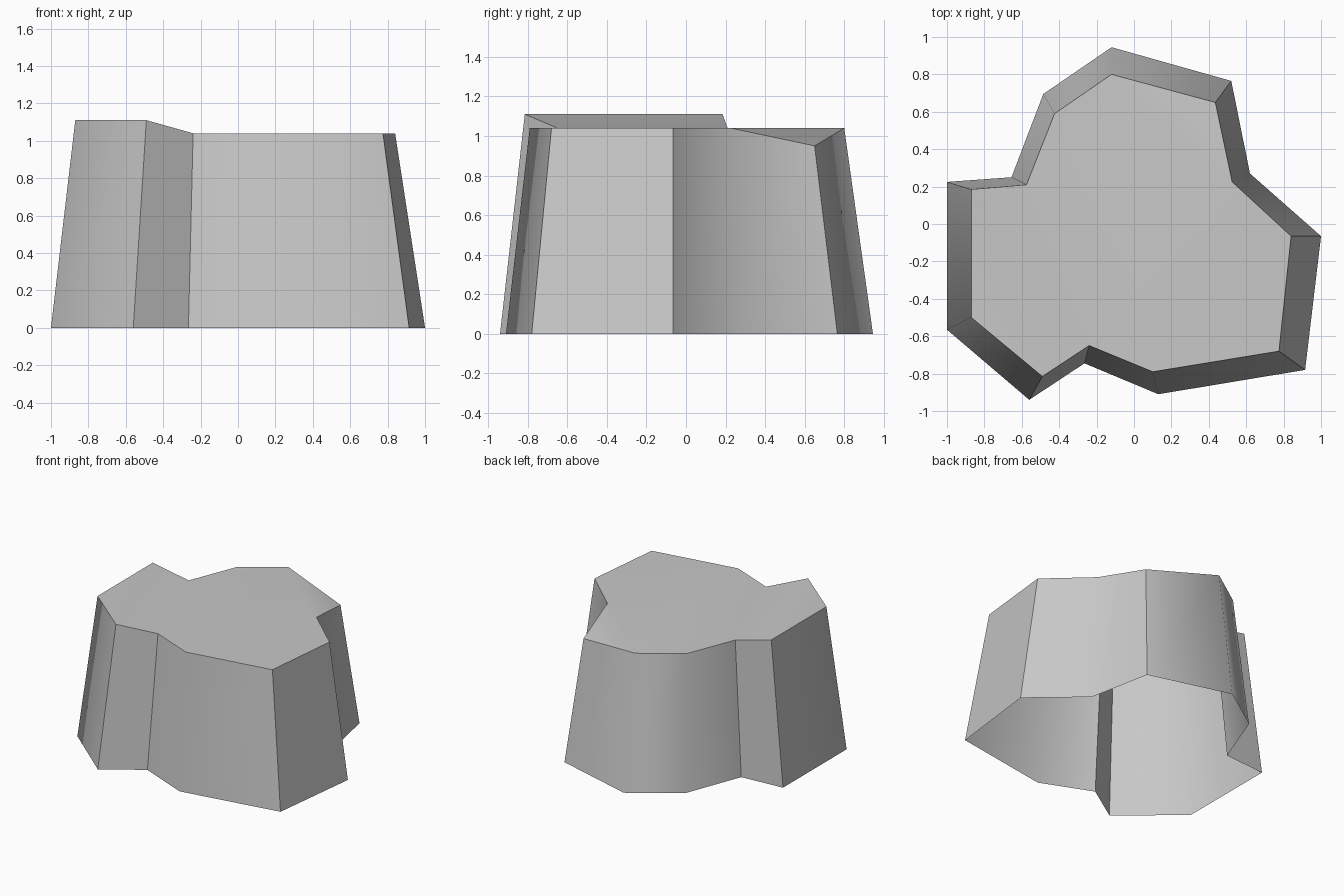
import bpy
import bmesh
import math

cube = bpy.data.objects.get("Cube")
if cube:
    bpy.data.objects.remove(cube, do_unlink=True)

stone = bpy.data.materials.new("plain_grey")
stone.use_nodes = True
grey = (0.58, 0.58, 0.58, 1.0)
stone.diffuse_color = grey
stone.node_tree.nodes["Principled BSDF"].inputs["Base Color"].default_value = grey

# Outline corners, counter-clockwise: base x, y and then rim x, y, z
corners = {
    "back": (-0.12, 0.945, -0.12, 0.80, 1.04),
    "back_left": (0.52, 0.765, 0.435, 0.65, 0.95),
    "left_notch": (0.62, 0.27, 0.525, 0.225, 1.04),
    "left": (1.0, -0.065, 0.84, -0.065, 1.04),
    "front_left": (0.915, -0.78, 0.775, -0.68, 1.04),
    "front": (0.13, -0.91, 0.10, -0.79, 1.04),
    "front_notch": (-0.265, -0.745, -0.24, -0.65, 1.04),
    "front_right": (-0.56, -0.94, -0.49, -0.815, 1.11),
    "right": (-1.0, -0.565, -0.87, -0.50, 1.11),
    "back_right": (-1.0, 0.225, -0.87, 0.185, 1.11),
    "right_notch": (-0.655, 0.25, -0.575, 0.21, 1.04),
    "back_shoulder": (-0.485, 0.695, -0.425, 0.59, 1.04),
}

bm = bmesh.new()
names = list(corners)
base = {n: bm.verts.new((c[0], c[1], 0)) for n, c in corners.items()}
rim = {n: bm.verts.new(c[2:]) for n, c in corners.items()}

# Tapered side walls, open underneath
for a, b in zip(names, names[1:] + names[:1]):
    bm.faces.new((base[b], base[a], rim[a], rim[b]))

# Top: level plateau, lowered back corner, raised right corner
top_faces = (
    ("back", "left_notch", "left", "front_left", "front",
     "front_notch", "right_notch", "back_shoulder"),
    ("back", "back_left", "left_notch"),
    ("front_notch", "back_right", "right_notch"),
    ("front_notch", "front_right", "back_right"),
    ("front_right", "right", "back_right"),
)
for face in top_faces:
    bm.faces.new([rim[n] for n in reversed(face)])

mesh = bpy.data.meshes.new("rock_shell")
bm.to_mesh(mesh)
bm.free()
mesh.materials.append(stone)
rock = bpy.data.objects.new("rock_shell", mesh)
bpy.context.collection.objects.link(rock)

# Soften the gentle corners only
bpy.ops.object.select_all(action="DESELECT")
rock.select_set(True)
bpy.context.view_layer.objects.active = rock
bpy.ops.object.shade_smooth_by_angle(angle=math.radians(52))
